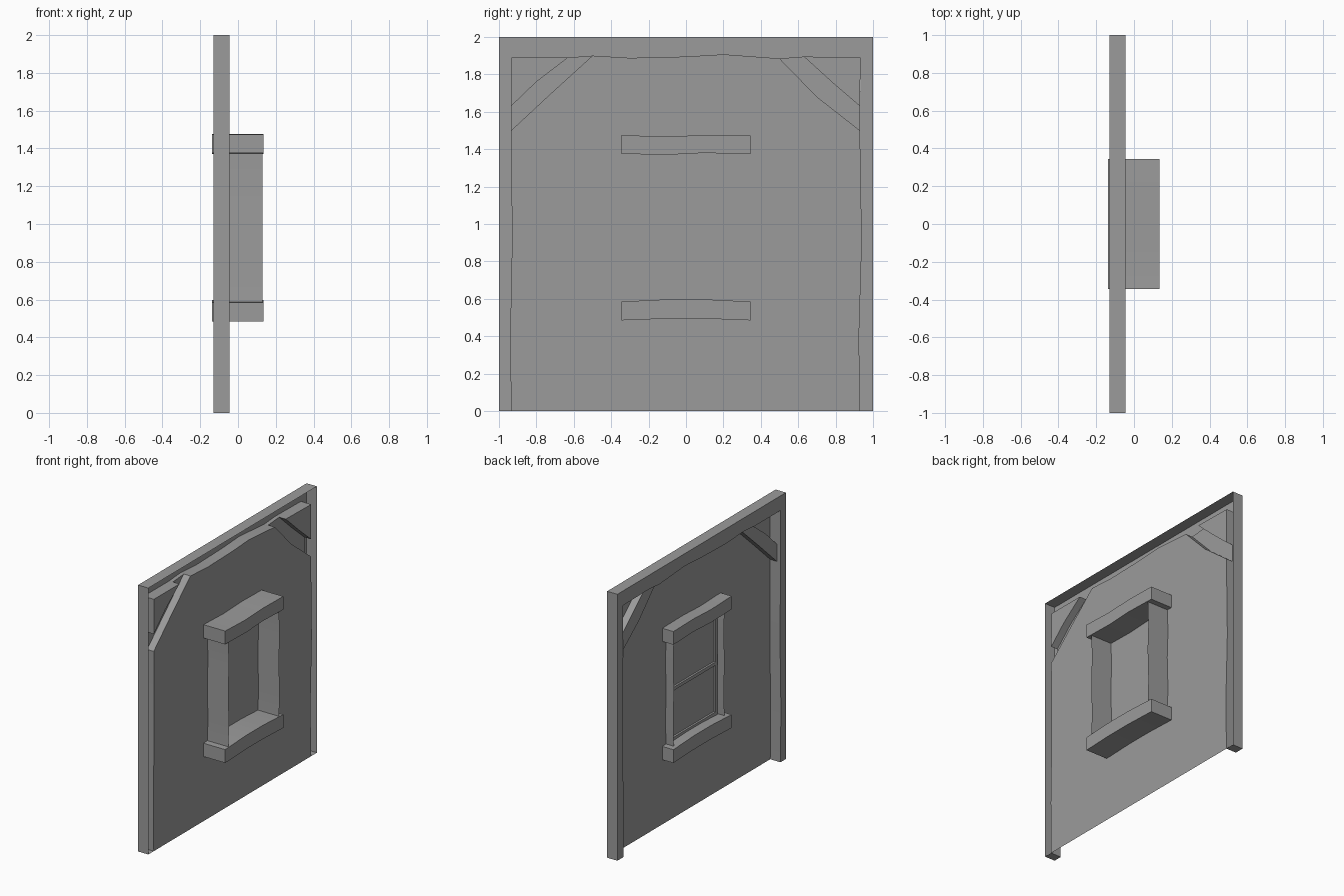
import bpy, bmesh
from math import radians

if "Cube" in bpy.data.objects:
    bpy.data.objects.remove(bpy.data.objects["Cube"])

XF, XB = -0.13, -0.045      # timber face plane and infill plane
XBR = -0.1                  # corner brace face, set back from the posts

grey = bpy.data.materials.new("dark_grey")
grey.diffuse_color = (.33, .33, .33, 1)
grey.use_nodes = True
grey.node_tree.nodes["Principled BSDF"].inputs["Base Color"].default_value = grey.diffuse_color


def make(name, verts, faces):
    me = bpy.data.meshes.new(name)
    me.from_pydata(verts, [], faces)
    me.materials.append(grey)
    me.shade_smooth()
    me.set_sharp_from_angle(angle=radians(25))
    ob = bpy.data.objects.new(name, me)
    bpy.context.collection.objects.link(ob)
    return ob


def flat(name, pts, x):
    """Flat polygon in the y-z plane."""
    return make(name, [(x, y, z) for y, z in pts], [list(range(len(pts)))])


def wall(name, pts, x0, x1, closed=False):
    """Sheet swept along x from a y-z path."""
    n = len(pts)
    v = [(x0, y, z) for y, z in pts] + [(x1, y, z) for y, z in pts]
    f = [(i, (i + 1) % n, n + (i + 1) % n, n + i) for i in range(n if closed else n - 1)]
    return make(name, v, f)


def prism(name, pts, x0, x1):
    """Closed solid swept along x from a y-z outline."""
    n = len(pts)
    v = [(x0, y, z) for y, z in pts] + [(x1, y, z) for y, z in pts]
    f = [(i, (i + 1) % n, n + (i + 1) % n, n + i) for i in range(n)]
    f += [tuple(range(n))[::-1], tuple(range(n, 2 * n))]
    ob = make(name, v, f)
    bm = bmesh.new()
    bm.from_mesh(ob.data)
    bmesh.ops.recalc_face_normals(bm, faces=bm.faces)
    bm.to_mesh(ob.data)
    bm.free()


# Wobbly inner edges of the timber frame, as (y, z)
left = [(-.935, 0), (-.94, .4), (-.93, .9), (-.935, 1.5)]
right = [(.93, 0), (.925, .4), (.94, .9), (.93, 1.5)]
top = [(-.5, 1.9), (-.3, 1.888), (0, 1.895), (.2, 1.907), (.5, 1.885)]
brace_low = {-1: [(-.935, 1.5), (-.72, 1.7), (-.5, 1.9)],
             1: [(.93, 1.5), (.7, 1.68), (.5, 1.885)]}
brace_up = {-1: [(-.935, 1.63), (-.8, 1.76), (-.63, 1.89)],
            1: [(.93, 1.63), (.79, 1.75), (.63, 1.895)]}

# Infill panel between the timbers
opening = left + brace_low[-1][1:2] + top + brace_low[1][1:2] + right[::-1]
flat("infill_panel", opening, XB)

for s, side, tag in ((-1, left, "left"), (1, right, "right")):
    corner = (s * .933, 1.89)
    # post, an open channel at the rear
    flat(tag + "_post_face", side + [corner, (s, 2), (s, 0)], XF)
    wall(tag + "_post_outer", [(s, 0), (s, 2)], XF, XB)
    wall(tag + "_post_inner", side, XF, XB)
    wall(tag + "_post_foot", [(s, 0), side[0]], XF, XB)
    # corner brace, also an open channel
    flat(tag + "_brace_face", brace_low[s] + brace_up[s][::-1], XBR)
    wall(tag + "_brace_lower", brace_low[s], XBR, XB)
    wall(tag + "_brace_upper", brace_up[s], XBR, XB)
    wall(tag + "_brace_ends_post", [side[-1], brace_up[s][0]], XF, XBR)
    wall(tag + "_brace_ends_top", [brace_low[s][-1], brace_up[s][-1]], XF, XBR)
    # small infill triangle above the brace
    flat(tag + "_corner_infill", brace_up[s] + [corner], XB)
    wall(tag + "_corner_sides", [brace_up[s][-1], corner, brace_up[s][0]], XF, XB)

# Top beam
flat("top_beam_face", [(-1, 2), (-.933, 1.89), brace_up[-1][2]] + top
     + [brace_up[1][2], (.933, 1.89), (1, 2)], XF)
wall("top_beam_upper", [(-1, 2), (1, 2)], XF, XB)
wall("top_beam_lower", top, XF, XB)

# Window lintel and sill running through the wall
ys = (-.345, -.1, .1, .345)
for name, tops, bots in (("window_lintel", (1.475, 1.467, 1.476, 1.472), (1.375, 1.37, 1.38, 1.373)),
                         ("window_sill", (.585, .597, .597, .585), (.485, .494, .494, .485))):
    prism(name, list(zip(ys, tops)) + list(zip(ys, bots))[::-1], -.137, .135)

# Thin window jambs
for s in (-1, 1):
    path = [(s * .3 + d, z) for d, z in ((0, .56), (.008, .75), (0, 1.0), (.008, 1.2), (0, 1.4))]
    wall("window_jamb", path, -.11, .13)


# Slim casement bars on the timber side
def bar(name, y0, y1, z0, z1):
    prism(name, [(y0, z0), (y1, z0), (y1, z1), (y0, z1)], -.06, XB)


for s in (-1, 1):
    bar("casement_stile", min(s * .29, s * .265), max(s * .29, s * .265), .58, 1.38)
bar("casement_crossbar", -.265, .265, .965, .99)
bar("casement_bottom_rail", -.265, .265, .58, .615)
bar("casement_top_rail", -.265, .265, 1.35, 1.385)
